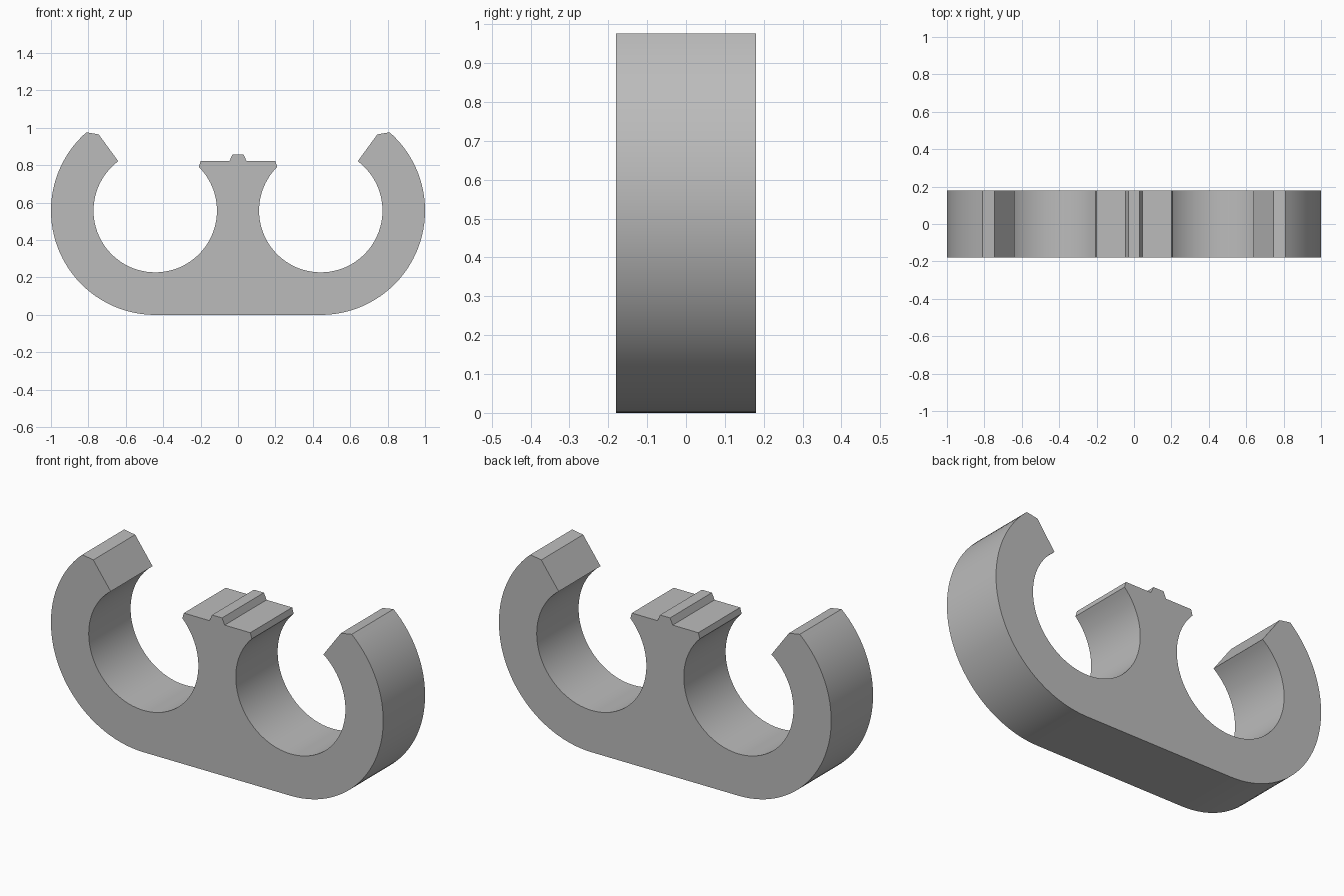
import bpy
import bmesh
from math import sin, cos, radians
from mathutils import Vector

old = bpy.data.objects.get("Cube")
if old:
    bpy.data.objects.remove(old, do_unlink=True)

CENTRE_X, CENTRE_Z = 0.4425, 0.5575   # axis of each round socket
OUTER, INNER = 0.5575, 0.33
HALF_DEPTH = 0.18


def arc(radius, start, end, steps):
    """Points on a circle around the socket axis, angles in degrees."""
    angles = [radians(start + (end - start) * i / steps) for i in range(steps + 1)]
    return [(CENTRE_X + radius * cos(a), CENTRE_Z + radius * sin(a)) for a in angles]


# Half profile, from the base up the outer wall, around the socket to the key
half = arc(OUTER, -90, 48.7, 40)                       # outer wall
half += [(0.745, 0.965)]                               # blunt tip of the arm
half += arc(INNER, 53.2, -225, 72)                     # socket wall
half += [(0.2, 0.822), (0.046, 0.822), (0.03, 0.857)]  # post top and key
outline = half + [(-x, z) for x, z in reversed(half)]

# Extrude the mirrored profile through the depth
bm = bmesh.new()
front = bm.faces.new([bm.verts.new((x, -HALF_DEPTH, z)) for x, z in outline])
result = bmesh.ops.extrude_face_region(bm, geom=[front], use_keep_orig=True)
back_verts = [g for g in result["geom"] if isinstance(g, bmesh.types.BMVert)]
bmesh.ops.translate(bm, verts=back_verts, vec=Vector((0, 2 * HALF_DEPTH, 0)))
bmesh.ops.recalc_face_normals(bm, faces=bm.faces)
mesh = bpy.data.meshes.new("double_clip")
bm.to_mesh(mesh)
bm.free()

clip = bpy.data.objects.new("double_clip", mesh)
bpy.context.collection.objects.link(clip)

# Plain grey material
grey = bpy.data.materials.new("light_grey")
grey.use_nodes = True
colour = (0.5, 0.5, 0.5, 1)
grey.diffuse_color = colour
grey.node_tree.nodes["Principled BSDF"].inputs["Base Color"].default_value = colour
mesh.materials.append(grey)

# Smooth round walls, crisp edges
bpy.ops.object.select_all(action="DESELECT")
clip.select_set(True)
bpy.context.view_layer.objects.active = clip
bpy.ops.object.shade_smooth_by_angle(angle=radians(25))
